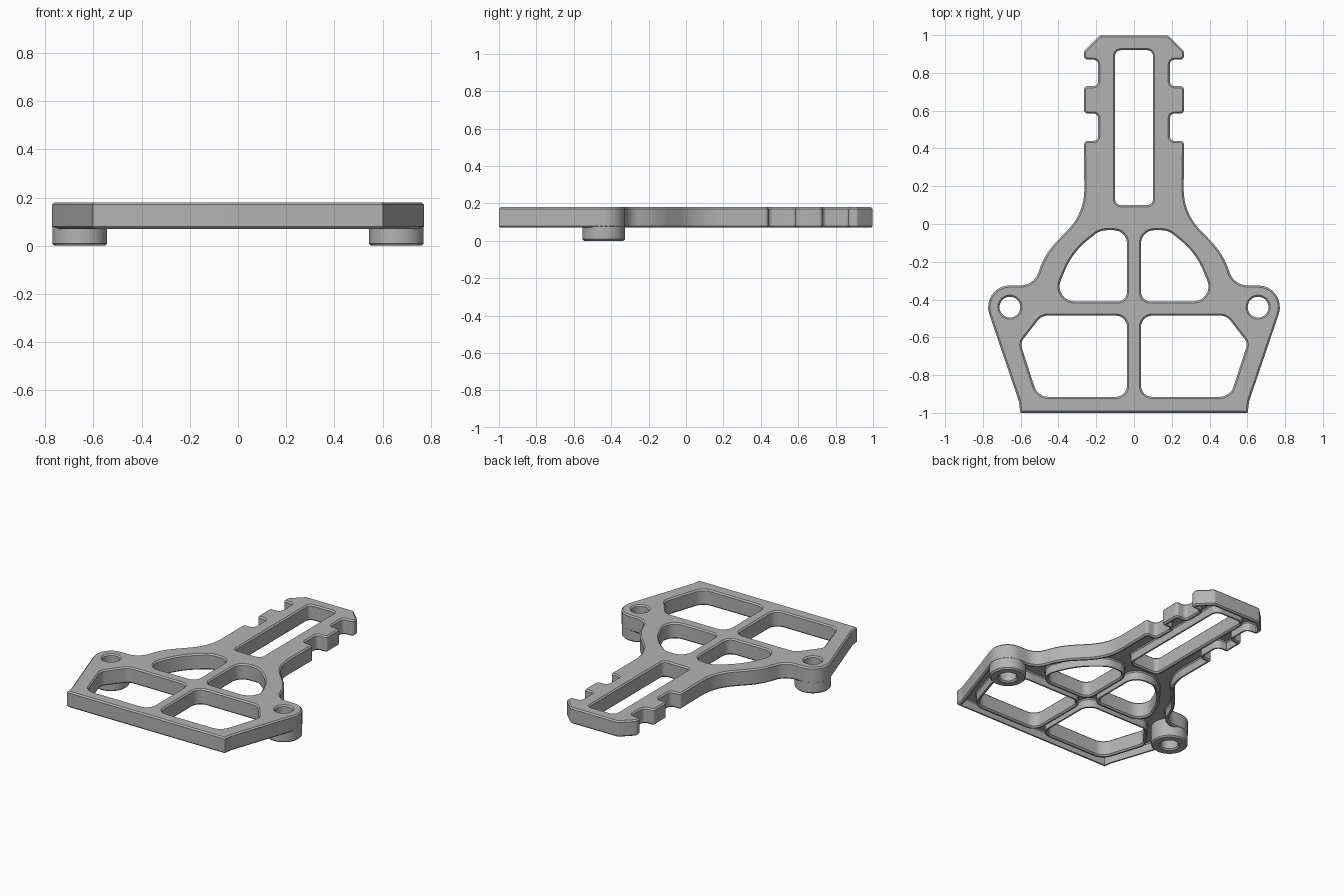
import bpy
import bmesh
from mathutils import Vector

cube = bpy.data.objects.get("Cube")
if cube:
    bpy.data.objects.remove(cube, do_unlink=True)

SEG = 8
BOTTOM, TOP, FLOOR = 0.07, 0.18, 0.13
CHAMFER, RIM = 0.009, 0.02

grey = bpy.data.materials.new("plain grey")
grey.use_nodes = True
colour = (0.45, 0.45, 0.45, 1)
grey.diffuse_color = colour
grey.node_tree.nodes["Principled BSDF"].inputs["Base Color"].default_value = colour


def oriented(corners, ccw):
    """Order (x, y, radius) corners so that the material lies on the left."""
    area = sum(a[0] * b[1] - b[0] * a[1] for a, b in zip(corners, corners[1:] + corners[:1]))
    return corners if (area > 0) == ccw else corners[::-1]


def rounded(corners, inset):
    """Offset a polygon into the material and round its corners."""
    points, n = [], len(corners)
    for i, (x, y, radius) in enumerate(corners):
        p = Vector((x, y))
        a = (p - Vector(corners[i - 1][:2])).normalized()
        b = (Vector(corners[(i + 1) % n][:2]) - p).normalized()
        na, nb = Vector((-a.y, a.x)), Vector((-b.y, b.x))
        bisector = (na + nb) / (1 + na.dot(nb))
        side = 1 if a.cross(b) > 0 else -1
        r = max(radius - side * inset, 0.002)
        centre = p + bisector * (inset + side * r)
        turn = na.angle_signed(nb)
        for k in range(SEG + 1):
            spoke = na.to_3d()
            spoke.rotate(Vector((0, 0, 1)).rotation_difference(Vector((0, 0, 1))))
            # Sweep from the first edge normal to the second
            t = k / SEG
            ang = -turn * t
            d = Vector((1, 0)).angle_signed(na)
            direction = Vector((1, 0, 0))
            direction.rotate(Euler((0, 0, -d + ang)))
            points.append(centre - direction.to_2d() * side * r)
    return points


from mathutils import Euler


def solid(name, loops):
    """Loft every loop through its (inset, z) levels, then cap both ends."""
    bm = bmesh.new()
    caps = ([], [])
    for corners, levels in loops:
        rings = [[bm.verts.new((p.x, p.y, z)) for p in rounded(corners, inset)]
                 for inset, z in levels]
        n = len(rings[0])
        for low, high in zip(rings, rings[1:]):
            for i in range(n):
                j = (i + 1) % n
                bm.faces.new((low[i], low[j], high[j], high[i]))
        for cap, ring in zip(caps, (rings[0], rings[-1])):
            cap += [bm.edges.get((ring[i], ring[(i + 1) % n])) for i in range(n)]
    for edges in caps:
        bmesh.ops.triangle_fill(bm, use_beauty=True, use_dissolve=False, edges=edges)
    bmesh.ops.recalc_face_normals(bm, faces=bm.faces[:])
    mesh = bpy.data.meshes.new(name)
    bm.to_mesh(mesh)
    bm.free()
    mesh.materials.append(grey)
    obj = bpy.data.objects.new(name, mesh)
    bpy.context.collection.objects.link(obj)
    bpy.ops.object.select_all(action="DESELECT")
    obj.select_set(True)
    bpy.context.view_layer.objects.active = obj
    bpy.ops.object.shade_smooth_by_angle(angle=0.5)
    return obj


def mirrored(corners):
    return [(-x, y, r) for x, y, r in reversed(corners)]


def circle(x, y, r):
    return [(x + sx * r, y + sy * r, r * 0.999)
            for sx, sy in ((-1, -1), (1, -1), (1, 1), (-1, 1))]


# Outline of the left half, from the tip down to the wide end
half = [(0.18, 0.998, 0.02), (0.265, 0.915, 0.02), (0.265, 0.87, 0.02)]
for notch_top, notch_bottom in ((0.87, 0.73), (0.585, 0.44)):
    half += [(0.19, notch_top, 0.025), (0.19, notch_bottom, 0.025),
             (0.265, notch_bottom, 0.02)]
    if notch_bottom > 0.5:
        half.append((0.265, 0.585, 0.02))
half += [(0.262, 0.06, 0.3), (0.47, -0.155, 0.4), (0.53, -0.325, 0.1),
         (0.818, -0.325, 0.115), (0.609, -0.94, 0.02), (0.602, -1, 0.005)]
outline = half + mirrored(half)

# Openings
slot = [(-0.1, 0.1, 0.03), (0.1, 0.1, 0.03), (0.1, 0.92, 0.03), (-0.1, 0.92, 0.03)]
upper_window = [(0.037, -0.41, 0.05), (0.037, -0.033, 0.07), (0.18, -0.033, 0.1),
                (0.325, -0.15, 0.4), (0.435, -0.41, 0.08)]
lower_window = [(0.037, -0.485, 0.06), (0.037, -0.915, 0.06), (0.51, -0.915, 0.08),
                (0.602, -0.63, 0.05), (0.49, -0.485, 0.07)]
openings = [slot, upper_window, mirrored(upper_window), lower_window, mirrored(lower_window)]

# Walls have chamfered edges and a hollow underside behind a narrow rim
upper_levels = [(0, TOP - CHAMFER), (CHAMFER, TOP)]
wall = [(RIM + 0.006, FLOOR), (RIM, FLOOR - 0.008), (RIM, BOTTOM),
        (CHAMFER, BOTTOM), (0, BOTTOM + CHAMFER)] + upper_levels
screw_wall = [(0, FLOOR)] + upper_levels

BOSS_X, BOSS_Y = 0.657, -0.44
loops = [(oriented(outline, True), wall)]
loops += [(oriented(o, False), wall) for o in openings]
loops += [(oriented(circle(s * BOSS_X, BOSS_Y, 0.055), False), screw_wall) for s in (1, -1)]
solid("bracket_plate", loops)

# Hollow round feet beneath the screw holes
foot_levels = [(CHAMFER, 0), (0, CHAMFER), (0, FLOOR + 0.005)]
for side, sign in (("left", 1), ("right", -1)):
    solid(side + "_foot", [
        (oriented(circle(sign * BOSS_X, BOSS_Y, 0.114), True), foot_levels),
        (oriented(circle(sign * BOSS_X, BOSS_Y, 0.055), False), foot_levels)])
